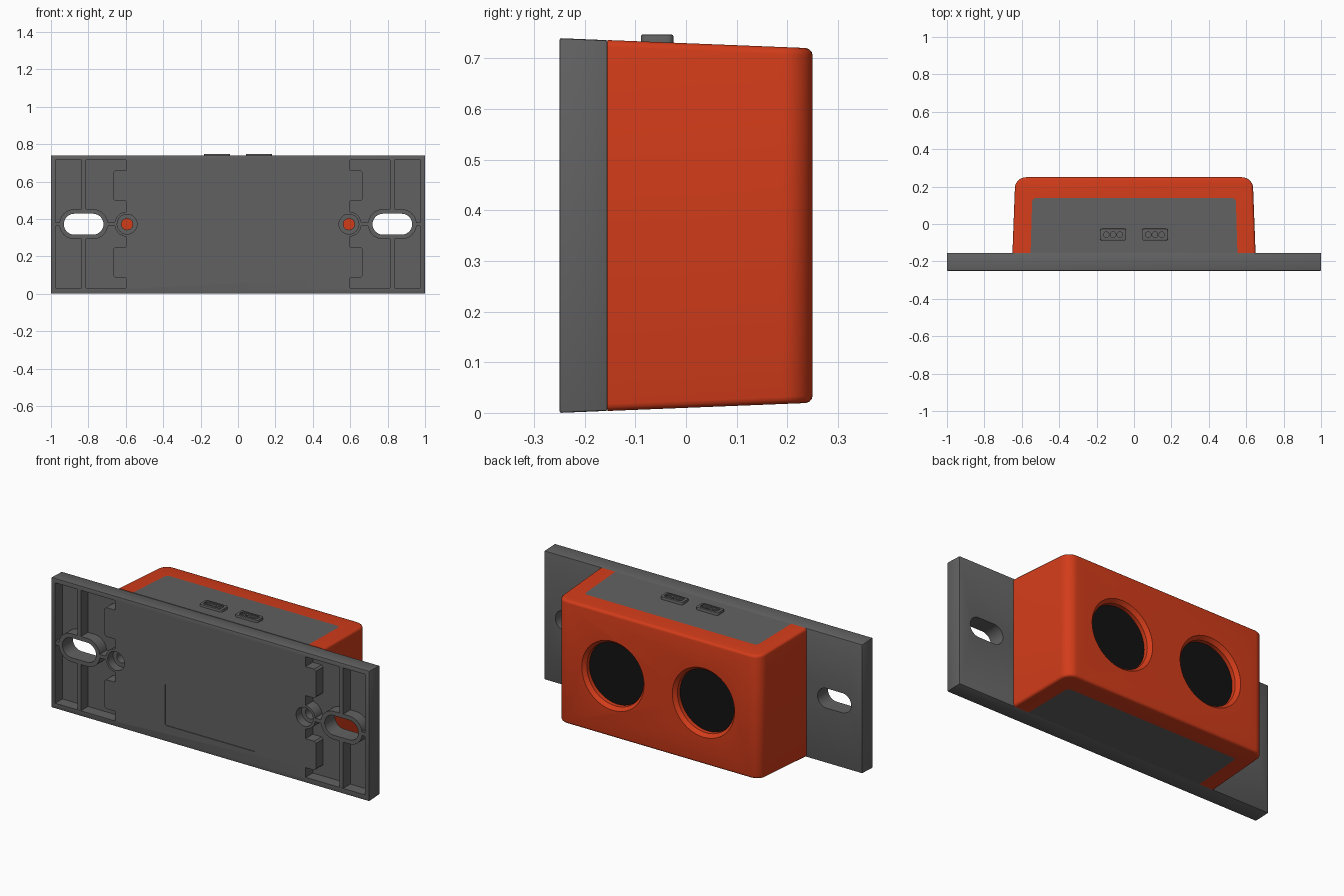
import bpy, bmesh
from math import cos, sin, pi, radians

if "Cube" in bpy.data.objects:
    bpy.data.objects.remove(bpy.data.objects["Cube"])

ZC = 0.37                                    # mid height


def half_h(y):                               # drafted half height along the depth
    return 0.37 - 0.04 * (y + 0.25)


def material(name, col):
    m = bpy.data.materials.new(name)
    m.diffuse_color = (*col, 1)
    m.use_nodes = True
    m.node_tree.nodes["Principled BSDF"].inputs["Base Color"].default_value = m.diffuse_color
    return m


GREY = material("dark_grey", (0.12, 0.12, 0.12))
ORANGE = material("orange", (0.65, 0.045, 0.01))
BLACK = material("black", (0.006, 0.006, 0.006))


def arc(cx, cy, r, a0, a1, n=8):
    return [(cx + r * cos(radians(a0 + (a1 - a0) * i / n)),
             cy + r * sin(radians(a0 + (a1 - a0) * i / n))) for i in range(n + 1)]


def circle(cx, cy, r, n=32):
    return arc(cx, cy, r, 0, 360 - 360 / n, n - 1)


def rect(x0, x1, y0, y1, r=0.0):
    if r == 0:
        return [(x0, y0), (x1, y0), (x1, y1), (x0, y1)]
    return (arc(x1 - r, y1 - r, r, 0, 90, 4) + arc(x0 + r, y1 - r, r, 90, 180, 4)
            + arc(x0 + r, y0 + r, r, 180, 270, 4) + arc(x1 - r, y0 + r, r, 270, 360, 4))


def stadium(cx, cy, half, r):
    return arc(cx + half, cy, r, -90, 90, 16) + arc(cx - half, cy, r, 90, 270, 16)


def prism(name, pts, axis, a, b, mat=GREY, pts2=None):
    """Extrude a 2D outline along an axis from a to b (pts2: other end outline)."""
    def put(p, d):
        return {'x': (d, *p), 'y': (p[0], d, p[1]), 'z': (*p, d)}[axis]
    bm = bmesh.new()
    lo = [bm.verts.new(put(p, a)) for p in pts]
    hi = [bm.verts.new(put(p, b)) for p in (pts2 or pts)]
    bm.faces.new(lo)
    bm.faces.new(hi[::-1])
    n = len(pts)
    for i in range(n):
        bm.faces.new((lo[i], hi[i], hi[(i + 1) % n], lo[(i + 1) % n]))
    bmesh.ops.recalc_face_normals(bm, faces=bm.faces)
    me = bpy.data.meshes.new(name)
    bm.to_mesh(me)
    bm.free()
    ob = bpy.data.objects.new(name, me)
    bpy.context.collection.objects.link(ob)
    me.materials.append(mat)
    return ob


def apply_mod(ob, mod):
    bpy.context.view_layer.objects.active = ob
    bpy.ops.object.modifier_apply(modifier=mod.name)


def boolean(ob, op, tool):
    m = ob.modifiers.new("bool", 'BOOLEAN')
    m.operation, m.object, m.solver = op, tool, 'EXACT'
    apply_mod(ob, m)
    bpy.data.objects.remove(tool)


def bevel(ob, w):
    m = ob.modifiers.new("bevel", 'BEVEL')
    m.width, m.segments, m.limit_method = w, 2, 'ANGLE'
    m.angle_limit = radians(40)
    apply_mod(ob, m)


def taper_z(ob):                             # snap a z prism to the drafted top and bottom
    for v in ob.data.vertices:
        v.co.z = ZC + half_h(v.co.y) * (1 if v.co.z > ZC else -1)


# mounting plate
F, B = -0.25, -0.155
plate = prism("mounting_plate", [(F, 0), (B, 0.004), (B, 0.736), (F, 0.74)], 'x', -1, 1)
bevel(plate, 0.004)
for s in (-1, 1):
    # stepped pocket at each end of the front
    pocket = [(0.975, 0.03), (0.6, 0.03), (0.6, 0.085), (0.655, 0.085), (0.665, 0.095),
              (0.665, 0.24), (0.655, 0.25), (0.6, 0.25), (0.6, 0.495), (0.655, 0.495),
              (0.665, 0.505), (0.665, 0.65), (0.655, 0.66), (0.6, 0.66), (0.6, 0.715),
              (0.975, 0.715)]
    boolean(plate, 'DIFFERENCE',
            prism("cut", [(s * x, z) for x, z in pocket], 'y', F - 0.05, F + 0.065))
    # ribs, slot collar and screw boss standing in the pocket
    for pts in (rect(s * 0.825 - 0.011, s * 0.825 + 0.011, 0.02, 0.725),
                rect(s * 0.795 - 0.19, s * 0.795 + 0.19, 0.362, 0.382),
                stadium(s * 0.825, 0.372, 0.05, 0.08),
                circle(s * 0.593, 0.372, 0.067)):
        boolean(plate, 'UNION', prism("add", pts, 'y', F + 0.0015, F + 0.08))
    # through slot, counterbore and screw hole
    for pts, end in ((stadium(s * 0.825, 0.372, 0.05, 0.056), 0),
                     (circle(s * 0.593, 0.372, 0.053), F + 0.05),
                     (circle(s * 0.593, 0.372, 0.03), 0)):
        boolean(plate, 'DIFFERENCE', prism("cut", pts, 'y', F - 0.05, end))
# shallow label recess
boolean(plate, 'DIFFERENCE',
        prism("cut", rect(-0.285, 0.285, 0.09, 0.325, 0.01), 'y', F - 0.05, F + 0.004))

# grey core block between plate and shell
inner = ([(0.553, B)] + arc(0.523, 0.117, 0.022, 0, 90, 6)
         + arc(-0.523, 0.117, 0.022, 90, 180, 6) + [(-0.553, B)])
core = prism("core_block", inner, 'z', 0, 0.74)
taper_z(core)

# orange U shaped shell
outer = ([(0.65, B)] + arc(0.577, 0.19, 0.06, 0, 90, 10)
         + arc(-0.577, 0.19, 0.06, 90, 180, 10) + [(-0.65, B)])
shell = prism("outer_shell", outer + inner[::-1], 'z', 0, 0.74, ORANGE)
taper_z(shell)
bm = bmesh.new()
bm.from_mesh(shell.data)
rim = [e for e in bm.edges
       if all(abs(v.co.x) > 0.56 or v.co.y > 0.16 for v in e.verts)
       and (e.verts[0].co.z > ZC) == (e.verts[1].co.z > ZC)]
bmesh.ops.bevel(bm, geom=rim, offset=0.014, segments=3, profile=0.5, affect='EDGES')
bm.to_mesh(shell.data)
bm.free()

# round openings with dark sensor discs
for s, side in ((-1, "left"), (1, "right")):
    cx = s * 0.285
    boolean(shell, 'DIFFERENCE', prism("cut", circle(cx, ZC, 0.178, 64), 'y', 0.18, 0.26))
    boolean(shell, 'DIFFERENCE', prism("cut", circle(cx, ZC, 0.178, 64), 'y', 0.23, 0.26,
                                       pts2=circle(cx, ZC, 0.205, 64)))
    prism("sensor_disc_" + side, circle(cx, ZC, 0.177, 64), 'y', 0.17, 0.208, BLACK)

# small sockets on top
for s, side in ((-1, "left"), (1, "right")):
    cx, cy = s * 0.112, -0.055
    sock = prism("socket_" + side, rect(cx - 0.07, cx + 0.07, cy - 0.034, cy + 0.03, 0.012),
                 'z', 0.70, 0.747)
    bevel(sock, 0.003)
    boolean(sock, 'DIFFERENCE', prism("cut", rect(cx - 0.055, cx + 0.055, cy - 0.022,
                                                  cy + 0.018, 0.01), 'z', 0.741, 0.8))
    for dx in (-0.036, 0, 0.036):
        boolean(sock, 'DIFFERENCE',
                prism("cut", circle(cx + dx, cy - 0.002, 0.015, 20), 'z', 0.722, 0.8))

# smooth the curved parts
bpy.ops.object.select_all(action='DESELECT')
for ob in bpy.data.objects:
    ob.select_set(True)
bpy.context.view_layer.objects.active = plate
bpy.ops.object.shade_smooth_by_angle(angle=radians(30))
